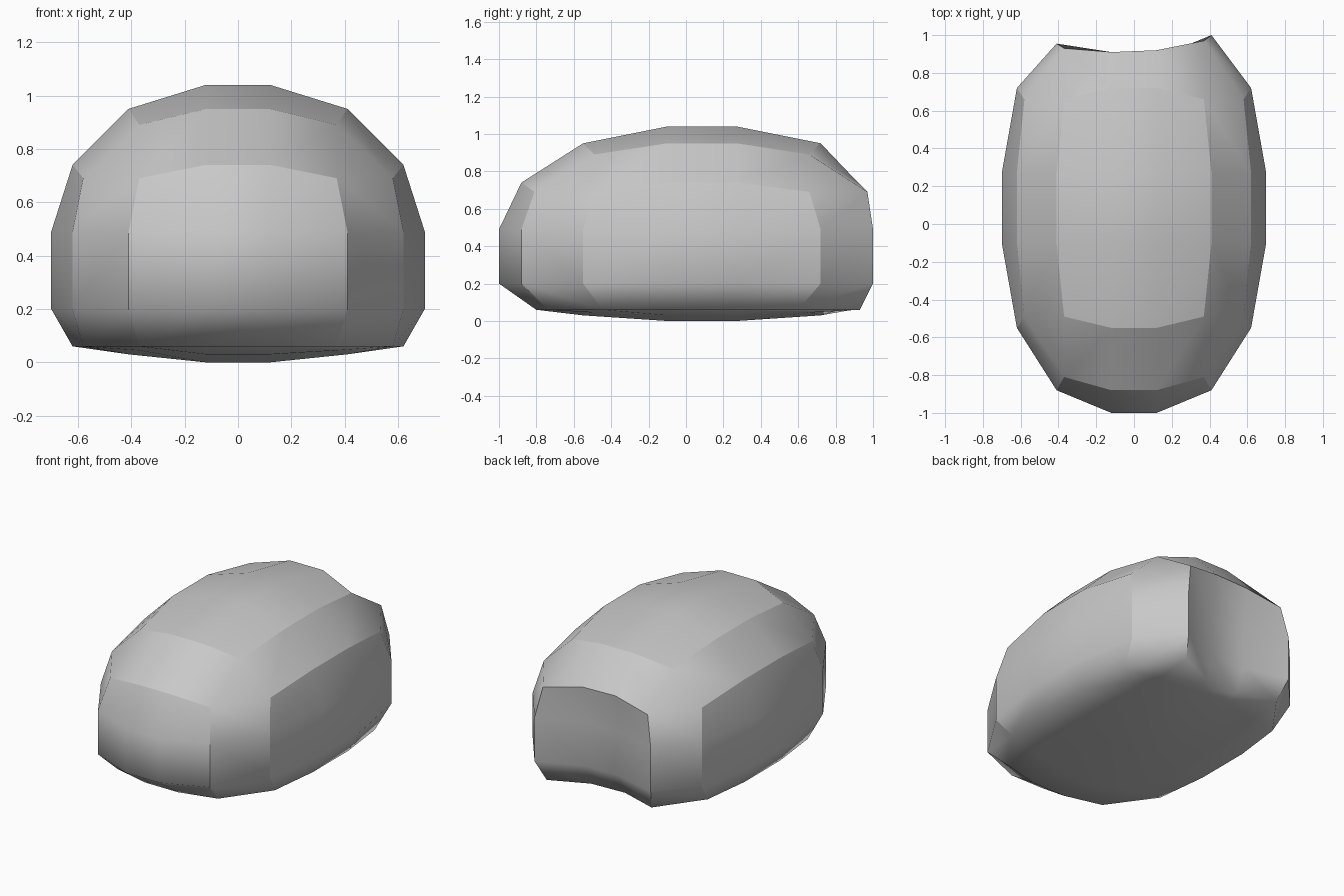
import bpy
import bmesh
from itertools import product

cube = bpy.data.objects.get("Cube")
if cube:
    bpy.data.objects.remove(cube, do_unlink=True)

# Stone colour
stone = bpy.data.materials.new("stone grey")
stone.use_nodes = True
GREY = (0.58, 0.58, 0.58, 1)
stone.diffuse_color = GREY
stone.node_tree.nodes["Principled BSDF"].inputs["Base Color"].default_value = GREY

# Per axis (x, y, z): panel grid lines, panel extents and panel heights
INNER = [(-0.12, 0.12), (-0.10, 0.27), (0.20, 0.49)]
# extents of a panel along each axis: (edge middle, corner) for low and high side
SPAN = [((-0.41, -0.37), (0.41, 0.37)),
        ((-0.55, -0.49), (0.72, 0.66)),
        ((0.06, 0.06), (0.74, 0.69))]
# outward position of a panel: (centre, edge middle, corner) for low and high side
OUT = [((-0.70, -0.62, -0.58), (0.70, 0.62, 0.58)),
       ((-1.0, -0.88, -0.81), None),
       ((0.0, 0.03, 0.045), (1.04, 0.95, 0.89))]
# dented back panel: depth by row (bottom to top) and column (-x to +x)
BACK = [(0.89, 0.81, 0.82, 0.93),
        (0.955, 0.88, 0.88, 1.0),
        (0.955, 0.88, 0.88, 1.0),
        (0.93, 0.91, 0.92, 0.97)]
ENDS = (0, 3)


def position(axis, p):
    """Place grid point p of the panel that faces along axis."""
    rim = sum(p[k] in ENDS for k in range(3) if k != axis)
    co = [0.0] * 3
    for k in range(3):
        high = p[k] == 3
        if k != axis:
            co[k] = SPAN[k][high][rim - 1] if p[k] in ENDS else INNER[k][p[k] - 1]
        elif k == 1 and high:
            co[k] = BACK[p[2]][p[0]]
        else:
            co[k] = OUT[k][high][rim]
    # side and front panels tuck in at the bottom
    if p[2] == 0 and ((axis == 1 and p[1] == 0) or (axis == 0 and rim == 2)):
        co[1] *= 0.91
    return co


def step(p, k):
    return p[:k] + (p[k] + 1,) + p[k + 1:]


bm = bmesh.new()
verts = {}
for p in product(range(4), repeat=3):
    for axis in range(3):
        if p[axis] in ENDS:
            verts[axis, p] = bm.verts.new(position(axis, p))

panels = set()
for p in product(range(4), repeat=3):
    ends = [k for k in range(3) if p[k] in ENDS]
    # six bulging panels
    for a in ends:
        b, c = [k for k in range(3) if k != a]
        if p[b] < 3 and p[c] < 3:
            q = step(p, b)
            ring = [p, q, step(q, c), step(p, c)]
            panels.add(bm.faces.new([verts[a, r] for r in ring]))
    # bevel strips between panels
    for c in range(3):
        a, b = [k for k in range(3) if k != c]
        if p[a] in ENDS and p[b] in ENDS and p[c] < 3:
            q = step(p, c)
            bm.faces.new([verts[a, p], verts[a, q], verts[b, q], verts[b, p]])
    # corner triangles
    if len(ends) == 3:
        bm.faces.new([verts[k, p] for k in range(3)])

bmesh.ops.recalc_face_normals(bm, faces=bm.faces[:])

# Smooth faces, crisp panel borders except along the underside
for f in bm.faces:
    f.smooth = True
for e in bm.edges:
    border = sum(f in panels for f in e.link_faces) == 1
    height = sum(v.co.z for v in e.verts) / 2
    e.smooth = not (border and height > 0.1)

mesh = bpy.data.meshes.new("boulder")
bm.to_mesh(mesh)
bm.free()
mesh.materials.append(stone)
boulder = bpy.data.objects.new("boulder", mesh)
bpy.context.collection.objects.link(boulder)
